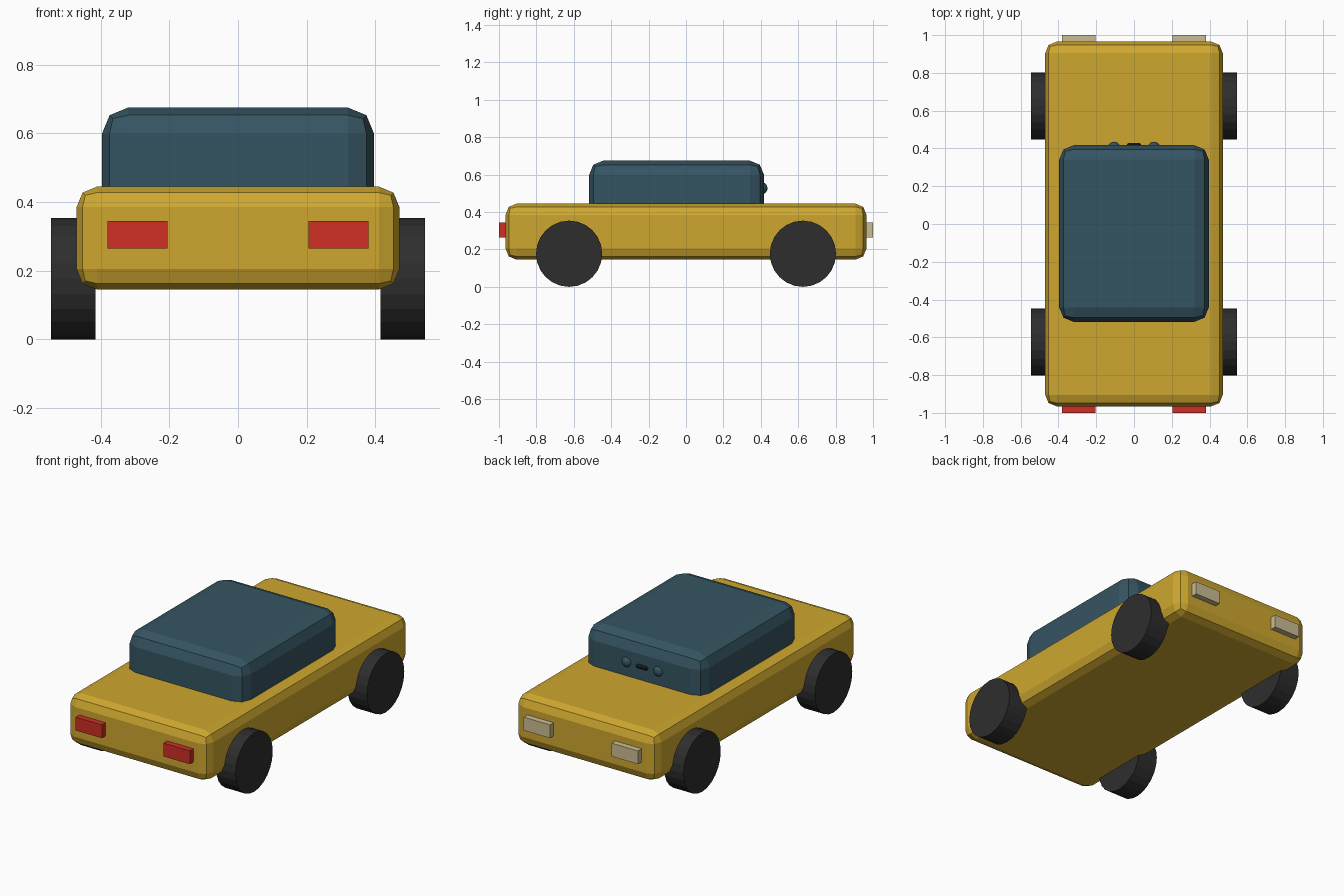
import bpy
import bmesh
from math import pi
from mathutils import Matrix, Vector

cube = bpy.data.objects.get("Cube")
if cube:
    bpy.data.objects.remove(cube, do_unlink=True)


def make_material(name, rgb):
    mat = bpy.data.materials.new(name)
    mat.use_nodes = True
    colour = (*rgb, 1)
    mat.diffuse_color = colour
    mat.node_tree.nodes["Principled BSDF"].inputs["Base Color"].default_value = colour
    return mat


yellow = make_material("yellow paint", (0.62, 0.39, 0.028))
glass = make_material("blue glass", (0.036, 0.09, 0.122))
rubber = make_material("black rubber", (0.027, 0.027, 0.027))
red = make_material("red lamp", (0.62, 0.028, 0.018))
cream = make_material("cream lamp", (0.6, 0.51, 0.29))
dark = make_material("dark trim", (0.012, 0.015, 0.018))


def finish(name, bm, mat):
    mesh = bpy.data.meshes.new(name)
    bm.to_mesh(mesh)
    bm.free()
    mesh.materials.append(mat)
    obj = bpy.data.objects.new(name, mesh)
    bpy.context.collection.objects.link(obj)
    return obj


def box(name, low, high, mat, bevel=0, segments=2):
    low, high = Vector(low), Vector(high)
    bm = bmesh.new()
    bmesh.ops.create_cube(bm, size=1, matrix=Matrix.Translation((low + high) / 2)
                          @ Matrix.Diagonal((*(high - low), 1)))
    if bevel:
        bmesh.ops.bevel(bm, geom=bm.edges[:], offset=bevel, segments=segments,
                        profile=0.5, affect='EDGES')
    return finish(name, bm, mat)


# Body and cabin
box("body", (-0.47, -0.965, 0.145), (0.47, 0.965, 0.445), yellow, 0.06)
box("cabin", (-0.396, -0.518, 0.3), (0.396, 0.417, 0.675), glass, 0.076)

for side, x in (("left", 1), ("right", -1)):
    # Wheels
    for end, y in (("front", -0.625), ("rear", 0.625)):
        bm = bmesh.new()
        bmesh.ops.create_cone(bm, cap_ends=True, segments=24, radius1=0.177,
                              radius2=0.177, depth=0.13,
                              matrix=Matrix.Translation((x * 0.48, y, 0.177))
                              @ Matrix.Rotation(pi / 2, 4, 'Y'))
        finish(f"{end}_{side}_wheel", bm, rubber)

    # Lamps
    x0, x1 = sorted((x * 0.205, x * 0.38))
    box(f"front_{side}_lamp", (x0, -1, 0.265), (x1, -0.93, 0.345), red)
    box(f"rear_{side}_lamp", (x0, 0.93, 0.265), (x1, 1, 0.345), cream)

    # Round studs on the cabin's rear
    bm = bmesh.new()
    bmesh.ops.create_uvsphere(bm, u_segments=12, v_segments=8, radius=0.034,
                              matrix=Matrix.Translation((x * 0.105, 0.402, 0.527)))
    finish(f"{side}_stud", bm, glass)

# Small dark bar between the studs
box("rear_bar", (-0.038, 0.39, 0.513), (0.038, 0.428, 0.537), dark, 0.008, 1)
